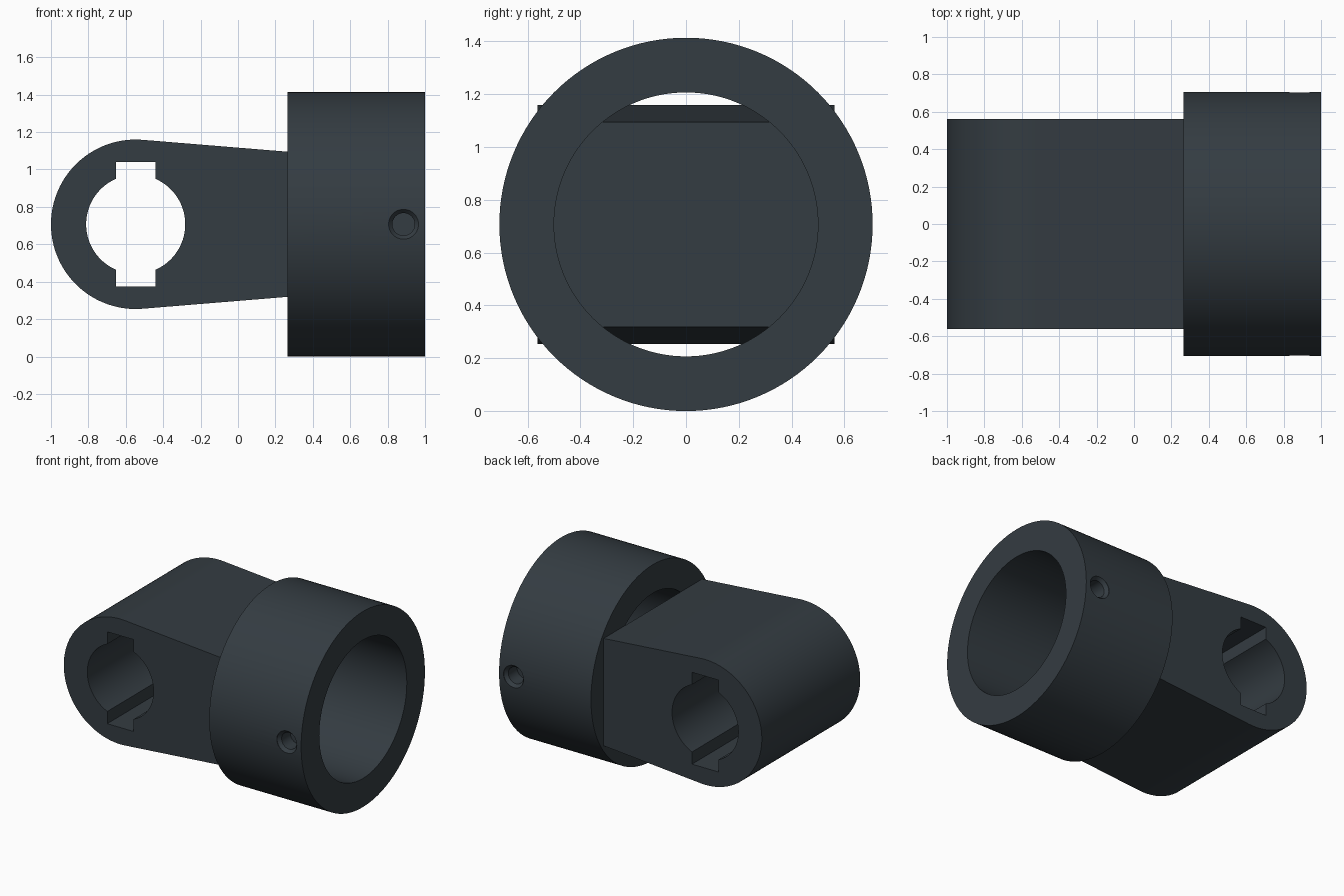
import bpy, bmesh
from math import sin, cos, pi
from mathutils import Matrix

old = bpy.data.objects.get("Cube")
if old:
    bpy.data.objects.remove(old, do_unlink=True)

MID = 0.707           # height of the main axis
EYE_X = -0.547        # centre of the rounded arm end
JOIN_X = 0.265        # plane where the arm meets the sleeve

metal = bpy.data.materials.new("dark slate")
colour = (0.034, 0.045, 0.054, 1)
metal.diffuse_color = colour
metal.use_nodes = True
metal.node_tree.nodes["Principled BSDF"].inputs["Base Color"].default_value = colour


def make_object(name, bm):
    bmesh.ops.recalc_face_normals(bm, faces=bm.faces)
    mesh = bpy.data.meshes.new(name)
    bm.to_mesh(mesh)
    bm.free()
    mesh.materials.append(metal)
    obj = bpy.data.objects.new(name, mesh)
    bpy.context.collection.objects.link(obj)
    return obj


def prism(name, outline, half):
    """Extrude an (x, z) outline from -half to +half along y."""
    bm = bmesh.new()
    face = bm.faces.new([bm.verts.new((x, -half, z)) for x, z in outline])
    side = bmesh.ops.extrude_face_region(bm, geom=[face])["geom"]
    moved = [v for v in side if isinstance(v, bmesh.types.BMVert)]
    bmesh.ops.translate(bm, verts=moved, vec=(0, 2 * half, 0))
    return make_object(name, bm)


def lathe(name, profile, matrix, steps, closed):
    """Spin a (radius, height) profile about z, then place it."""
    bm = bmesh.new()
    verts = [bm.verts.new((r, 0, h)) for r, h in profile]
    edges = [bm.edges.new(p) for p in zip(verts, verts[1:])]
    if closed:
        edges.append(bm.edges.new((verts[-1], verts[0])))
    bmesh.ops.spin(bm, geom=verts + edges, axis=(0, 0, 1), cent=(0, 0, 0),
                   angle=2 * pi, steps=steps, use_duplicate=False)
    bmesh.ops.remove_doubles(bm, verts=bm.verts, dist=0.0001)
    bm.transform(matrix)
    return make_object(name, bm)


def cut(target, cutter):
    mod = target.modifiers.new("cut", "BOOLEAN")
    mod.operation = "DIFFERENCE"
    mod.solver = "EXACT"
    mod.object = cutter
    bpy.context.view_layer.objects.active = target
    bpy.ops.object.modifier_apply(modifier=mod.name)
    bpy.data.objects.remove(cutter, do_unlink=True)


# Arm: rounded end with straight flanks tapering towards the sleeve
tilt, radius, steps = 0.082, 0.453, 64
start = pi / 2 - tilt
arc = [start + (pi + 2 * tilt) * i / steps for i in range(steps + 1)]
outline = [(EYE_X + radius * cos(a), MID + radius * sin(a)) for a in arc]
outline += [(JOIN_X, MID - 0.388), (JOIN_X, MID + 0.388)]
arm = prism("arm", outline, 0.562)

# Keyed bore: a round hole with a slot above and below
bore, slot_half, slot_top = 0.265, 0.105, 0.332
shoulder = (bore ** 2 - slot_half ** 2) ** 0.5
keyhole = []
for i in range(96):
    a = 2 * pi * (i + 0.5) / 96
    x, z = bore * cos(a), bore * sin(a)
    if abs(x) > slot_half:
        keyhole.append((x, z))
        continue
    s = 1 if z > 0 else -1
    if not keyhole or abs(keyhole[-1][0]) != slot_half:
        keyhole += [(s * slot_half, s * shoulder), (s * slot_half, s * slot_top),
                    (-s * slot_half, s * slot_top), (-s * slot_half, s * shoulder)]
cut(arm, prism("key_cutter", [(EYE_X + x, MID + z) for x, z in keyhole], 0.8))

# Sleeve: a thick open ring along x
along_x = Matrix.Translation((0, 0, MID)) @ Matrix.Rotation(pi / 2, 4, "Y")
sleeve = lathe("sleeve", [(0.5, JOIN_X), (MID, JOIN_X), (MID, 1), (0.5, 1)],
               along_x, 128, True)

# Chamfered blind screw holes on the front and back of the sleeve
screw = [(0, 0.58), (0.06, 0.58), (0.06, 0.68), (0.08, 0.703), (0.08, 0.8), (0, 0.8)]
for turn in (pi / 2, -pi / 2):
    place = Matrix.Translation((0.885, 0, MID)) @ Matrix.Rotation(turn, 4, "X")
    cut(sleeve, lathe("screw_cutter", screw, place, 40, False))

# Smooth curved walls, crisp edges
for obj in (arm, sleeve):
    bpy.ops.object.select_all(action="DESELECT")
    obj.select_set(True)
    bpy.context.view_layer.objects.active = obj
    bpy.ops.object.shade_smooth_by_angle(angle=0.5)
